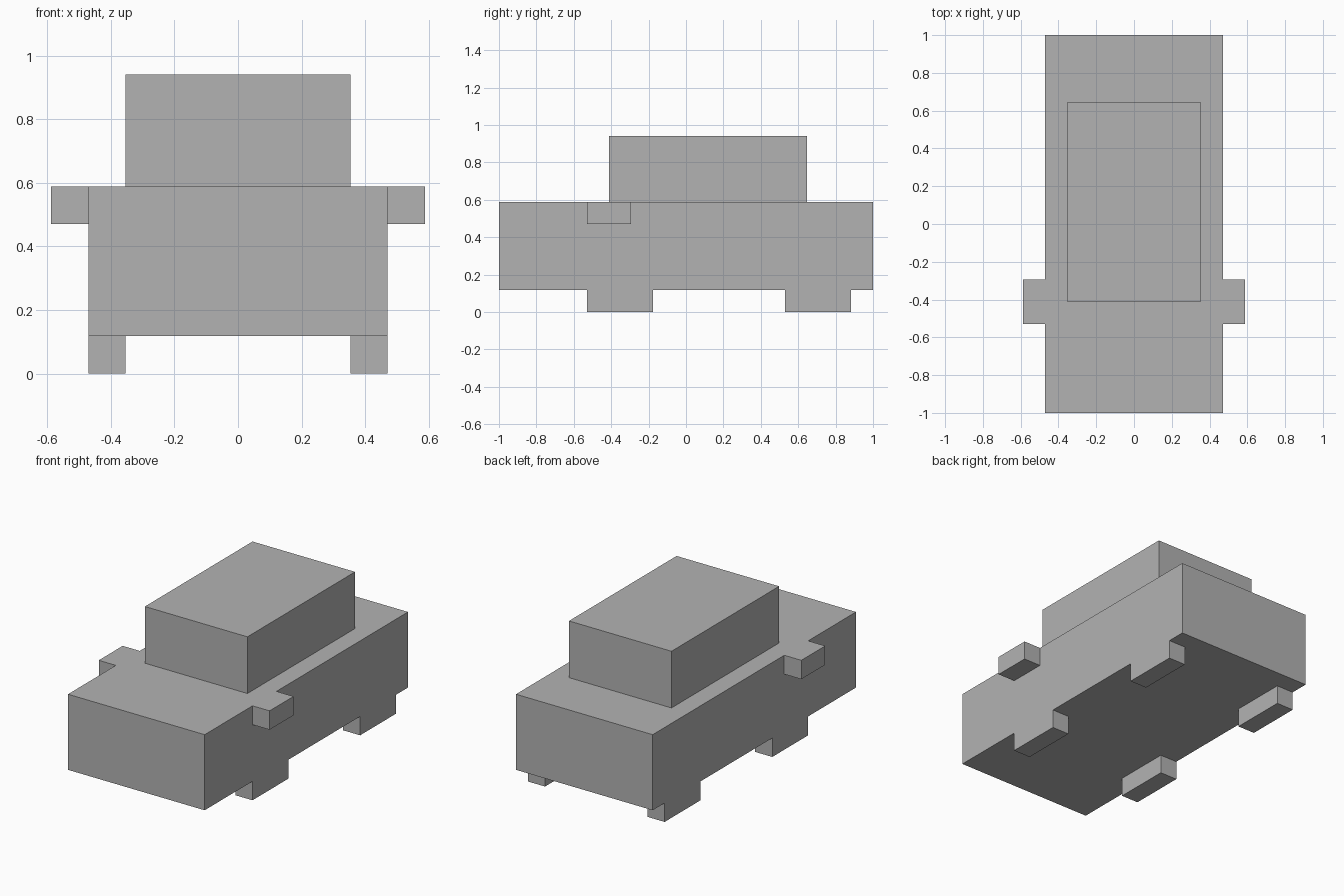
import bpy
import bmesh
from mathutils import Vector

U = 1 / 17  # the model is laid out on a block grid, 34 blocks long

old = bpy.data.objects.get("Cube")
if old:
    bpy.data.objects.remove(old, do_unlink=True)

# One plain grey for the whole model
grey = bpy.data.materials.new("plain grey")
grey.use_nodes = True
colour = (0.45, 0.45, 0.45, 1)
grey.diffuse_color = colour
grey.node_tree.nodes["Principled BSDF"].inputs["Base Color"].default_value = colour


def block(name, low, high, open_side=None):
    """Box between two grid corners, left open where it joins the body."""
    low, high = Vector(low) * U, Vector(high) * U
    bm = bmesh.new()
    bmesh.ops.create_cube(bm, size=1)
    bmesh.ops.scale(bm, vec=high - low, verts=bm.verts)
    if open_side:
        bm.normal_update()
        hidden = [f for f in bm.faces if f.normal.dot(Vector(open_side)) > 0.9]
        bmesh.ops.delete(bm, geom=hidden, context="FACES")
    mesh = bpy.data.meshes.new(name)
    bm.to_mesh(mesh)
    bm.free()
    mesh.materials.append(grey)
    obj = bpy.data.objects.new(name, mesh)
    obj.location = (low + high) / 2
    bpy.context.collection.objects.link(obj)
    return obj


# Body and cabin
block("body", (-8, -17, 2), (8, 17, 10))
block("cabin", (-6, -7, 10), (6, 11, 16), open_side=(0, 0, -1))

# Wheels and side mirrors, on both sides
for side, s in (("left", 1), ("right", -1)):
    for end, y in (("front", -9), ("back", 9)):
        x0, x1 = sorted((6 * s, 8 * s))
        block(f"{end}_{side}_wheel", (x0, y, 0), (x1, y + 6, 2), open_side=(0, 0, 1))
    x0, x1 = sorted((8 * s, 10 * s))
    block(f"{side}_mirror", (x0, -9, 8), (x1, -5, 10), open_side=(-s, 0, 0))
